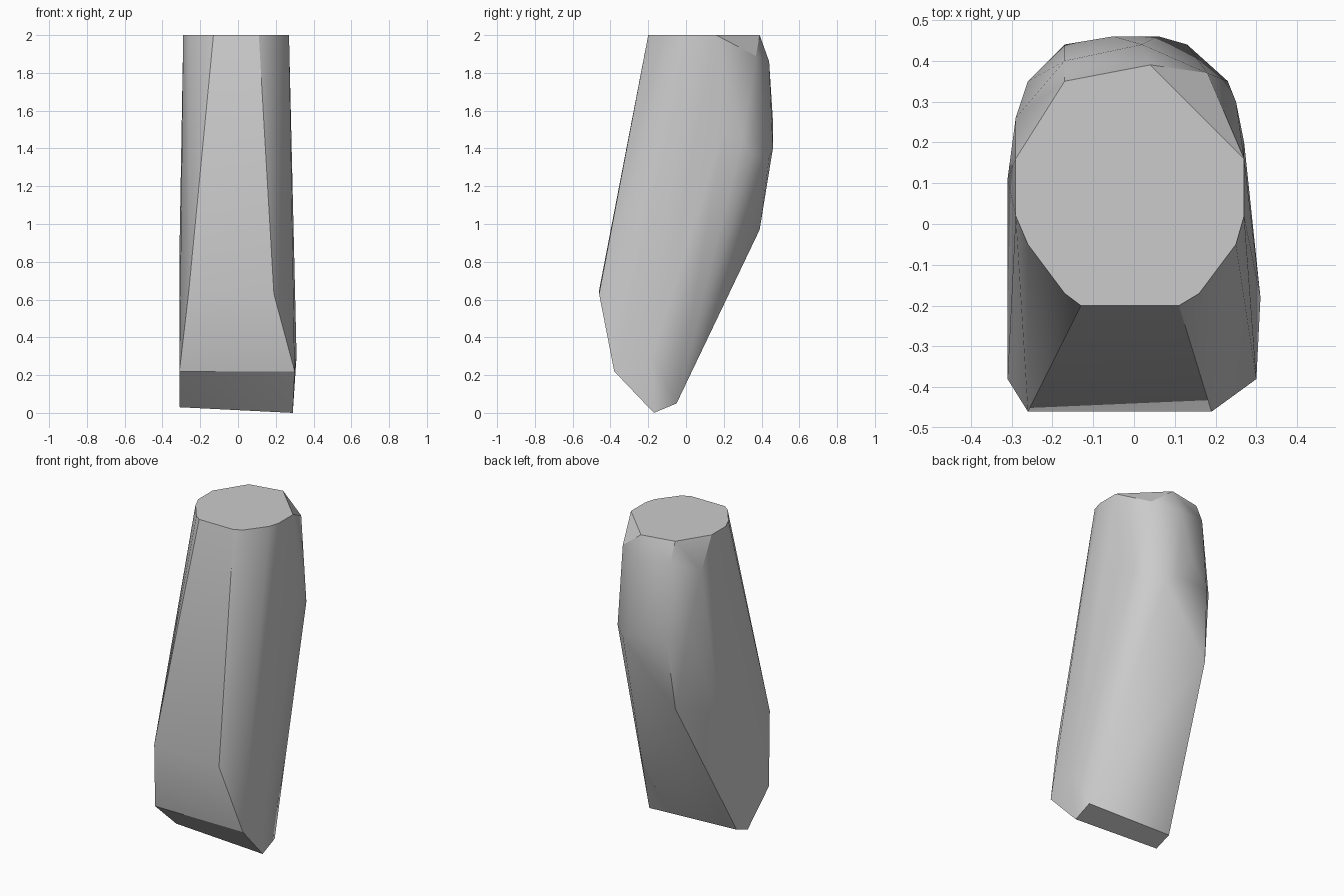
import bpy
import bmesh
import math

# Remove only the default cube
default_cube = bpy.data.objects.get("Cube")
if default_cube:
    bpy.data.objects.remove(default_cube, do_unlink=True)


def flat_material(name, colour):
    material = bpy.data.materials.new(name)
    material.use_nodes = True
    material.diffuse_color = colour
    shader = next(n for n in material.node_tree.nodes if n.type == "BSDF_PRINCIPLED")
    shader.inputs["Base Color"].default_value = colour
    return material


def faceted_solid(name, corners, material):
    """Wrap a tight skin around a few corner points."""
    mesh = bpy.data.meshes.new(name)
    solid = bpy.data.objects.new(name, mesh)
    bpy.context.collection.objects.link(solid)
    bm = bmesh.new()
    for corner in corners:
        bm.verts.new(corner)
    bmesh.ops.convex_hull(bm, input=bm.verts[:])
    # Drop points swallowed by the skin, then merge coplanar triangles
    loose = [v for v in bm.verts if not v.link_faces]
    bmesh.ops.delete(bm, geom=loose, context="VERTS")
    bmesh.ops.dissolve_limit(bm, angle_limit=math.radians(1),
                             verts=bm.verts[:], edges=bm.edges[:])
    bmesh.ops.recalc_face_normals(bm, faces=bm.faces[:])
    bm.to_mesh(mesh)
    bm.free()
    mesh.materials.append(material)
    return solid


# Flat cut top: outline in plan, all at full height
top_outline = [
    (-.29, .02), (-.26, -.05), (-.17, -.17), (-.13, -.2),
    (.11, -.2), (.16, -.17), (.25, -.05), (.27, .02),
    (.27, .16), (.04, .39), (-.17, .35), (-.29, .16),
]
top_cut = [(x, y, 2) for x, y in top_outline]

# Chipped shoulder just under the top, at the back
shoulder = [(.18, .37, 1.89), (.02, .44, 1.86), (-.17, .4, 1.88), (-.29, .26, 1.81)]

# Rounded back bulge
back_bulge = [
    (.27, .2, 1.5), (.25, .3, 1.45), (.23, .35, 1.37), (.13, .44, 1.35),
    (.06, .46, 1.4), (-.05, .46, 1.55), (-.17, .44, 1.41), (-.26, .35, 1.45),
    (-.2, .39, .97), (-.31, .11, .85),
]

# Front ridge, lower front corners and right flank
front_ridge = [(-.26, -.46, .65), (.19, -.46, .63)]
lower_front = [(-.31, -.38, .22), (.3, -.38, .22), (.31, -.18, .3)]

# Narrow wedge foot
foot = [(.29, -.17, 0), (-.31, -.17, .03), (.29, -.05, .05), (-.31, -.06, .07)]

grey = flat_material("plain grey", (.6, .6, .6, 1))
stone = faceted_solid("leaning_stone",
                      top_cut + shoulder + back_bulge + front_ridge + lower_front + foot,
                      grey)

# Soft shading over shallow facets, crisp edges elsewhere
bpy.ops.object.select_all(action="DESELECT")
stone.select_set(True)
bpy.context.view_layer.objects.active = stone
bpy.ops.object.shade_smooth_by_angle(angle=math.radians(30))
